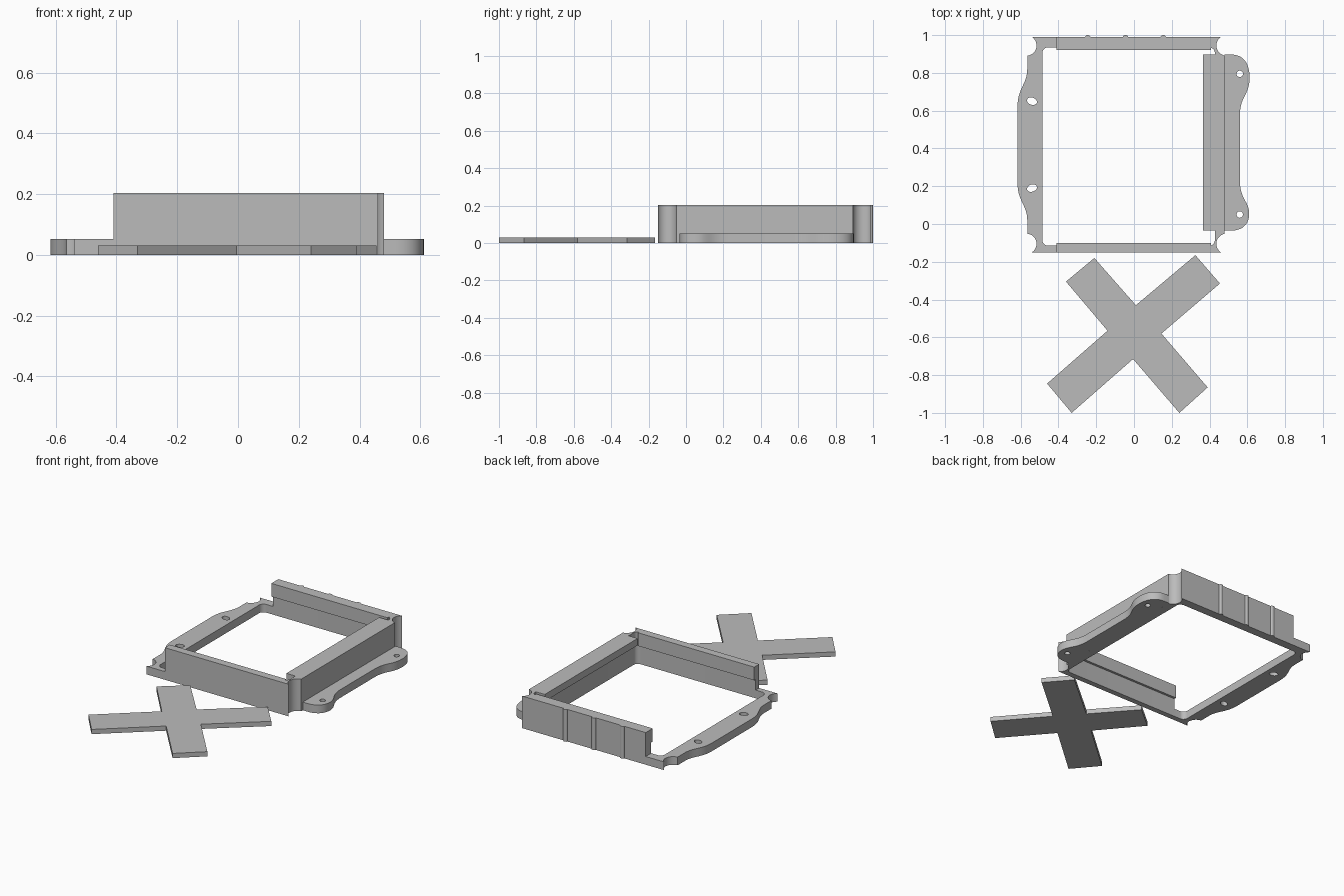
import bpy
import math
from mathutils import Vector
from mathutils.geometry import interpolate_bezier

if "Cube" in bpy.data.objects:
    bpy.data.objects.remove(bpy.data.objects["Cube"])

grey = bpy.data.materials.new("plain_grey")
grey.diffuse_color = (0.5, 0.5, 0.5, 1)
grey.use_nodes = True
grey.node_tree.nodes["Principled BSDF"].inputs["Base Color"].default_value = grey.diffuse_color


def arc(cx, cy, r, a0, a1, n=14, ry=None, tilt=0):
    """Points along a circular or elliptical arc, angles in degrees."""
    pts, t = [], math.radians(tilt)
    for i in range(n + 1):
        a = math.radians(a0 + (a1 - a0) * i / n)
        x, y = r * math.cos(a), (ry or r) * math.sin(a)
        pts.append((cx + x * math.cos(t) - y * math.sin(t),
                    cy + x * math.sin(t) + y * math.cos(t)))
    return pts


def bez(p0, h0, h1, p1, n=14):
    pts = interpolate_bezier(*[Vector((*p, 0)) for p in (p0, h0, h1, p1)], n)
    return [(p.x, p.y) for p in pts]


def flip(pts, mid=0.42):
    """Mirror a path front to back, reversing its direction."""
    return [(x, 2 * mid - y) for x, y in reversed(pts)]


def prism(name, loops, z0, z1):
    """Extrude an outline, with optional hole outlines, between two heights."""
    cu = bpy.data.curves.new(name, 'CURVE')
    cu.dimensions, cu.fill_mode = '2D', 'BOTH'
    cu.extrude = (z1 - z0) / 2
    for pts in loops:
        clean = [p for i, p in enumerate(pts) if math.dist(p, pts[i - 1]) > 1e-5]
        sp = cu.splines.new('POLY')
        sp.points.add(len(clean) - 1)
        for q, p in zip(sp.points, clean):
            q.co = (p[0], p[1], 0, 1)
        sp.use_cyclic_u = True
    ob = bpy.data.objects.new(name, cu)
    bpy.context.collection.objects.link(ob)
    ob.location.z = (z0 + z1) / 2
    bpy.ops.object.select_all(action='DESELECT')
    ob.select_set(True)
    bpy.context.view_layer.objects.active = ob
    bpy.ops.object.convert(target='MESH')
    ob = bpy.context.object
    bpy.ops.object.mode_set(mode='EDIT')
    bpy.ops.mesh.select_all(action='SELECT')
    bpy.ops.mesh.remove_doubles(threshold=1e-5)
    bpy.ops.mesh.normals_make_consistent(inside=False)
    bpy.ops.object.mode_set(mode='OBJECT')
    ob.data.materials.clear()
    ob.data.materials.append(grey)
    bpy.ops.object.shade_smooth_by_angle(angle=math.radians(30))
    return ob


def box(name, x0, x1, y0, y1, z0, z1):
    return prism(name, [[(x0, y0), (x1, y0), (x1, y1), (x0, y1)]], z0, z1)


# Tall wall on three sides with scooped outer corners and rounded inner corners
FRONT, BACK, IN_F, IN_B, IN_R, END = -0.15, 0.99, -0.115, 0.935, 0.428, -0.41
scoop = arc(0.49, -0.105, 0.054, 236.3, 100.7)
wall = [(END, FRONT)] + scoop + flip(scoop) + [(END, BACK), (END, IN_B)]
wall += arc(IN_R - 0.03, IN_B - 0.03, 0.03, 90, 0, 8)
wall += arc(IN_R - 0.03, IN_F + 0.03, 0.03, 0, -90, 8) + [(END, IN_F)]
prism("tall_wall", [wall], 0, 0.204)

# Low rail on the left, bulging outwards, with two slanted screw holes
half = [(END, FRONT)] + arc(-0.57, -0.105, 0.054, -56.3, 84.7)
half += [(-0.565, 0.0)]
half += bez((-0.565, 0.02), (-0.565, 0.10), (-0.617, 0.12), (-0.617, 0.22))
rail = half + flip(half) + [(END, IN_B)]
rail += arc(-0.455, IN_B - 0.03, 0.03, 90, 180, 8)
rail += arc(-0.455, IN_F + 0.03, 0.03, 180, 270, 8) + [(END, IN_F)]
holes = [arc(-0.54, y, 0.027, 0, 345, 23, 0.019, t) for y, t in ((0.19, 20), (0.65, -20))]
prism("low_rail", [rail] + holes, 0, 0.052)

# Mounting flange on the right with an ear and a round hole at each end
ear_f = [(0.48, -0.035)] + bez((0.515, -0.035), (0.575, -0.035), (0.61, 0.0), (0.61, 0.055))
ear_f += bez((0.61, 0.055), (0.61, 0.12), (0.56, 0.13), (0.56, 0.235))
ear_b = bez((0.56, 0.57), (0.56, 0.68), (0.612, 0.68), (0.612, 0.775))
ear_b += bez((0.612, 0.775), (0.612, 0.85), (0.58, 0.897), (0.515, 0.897)) + [(0.48, 0.897)]
holes = [arc(0.56, y, 0.017, 0, 345, 23) for y in (0.05, 0.795)]
prism("mounting_flange", [ear_f + ear_b] + holes, 0, 0.052)

# Overhanging lips along the inside of the walls
box("front_lip", END, 0.408, IN_F, -0.10, 0.12, 0.204)
box("back_lip", END, 0.408, 0.92, IN_B, 0.12, 0.204)
box("right_lip", 0.365, IN_R, -0.035, 0.897, 0.16, 0.204)

# Thin rounded ribs on the outside of the back wall
for i in range(3):
    prism("back_rib", [arc(-0.245 + 0.2 * i, BACK, 0.014, 0, 180, 8, 0.01)], 0, 0.204)

# Loose flat cross lying in front of the frame
prism("cross_plate", [[
    (-0.21, -0.18), (0.01, -0.43), (0.325, -0.165), (0.455, -0.315),
    (0.145, -0.58), (0.39, -0.865), (0.24, -1.0), (-0.005, -0.715),
    (-0.33, -1.0), (-0.46, -0.845), (-0.14, -0.565), (-0.36, -0.305)]], 0, 0.03)
